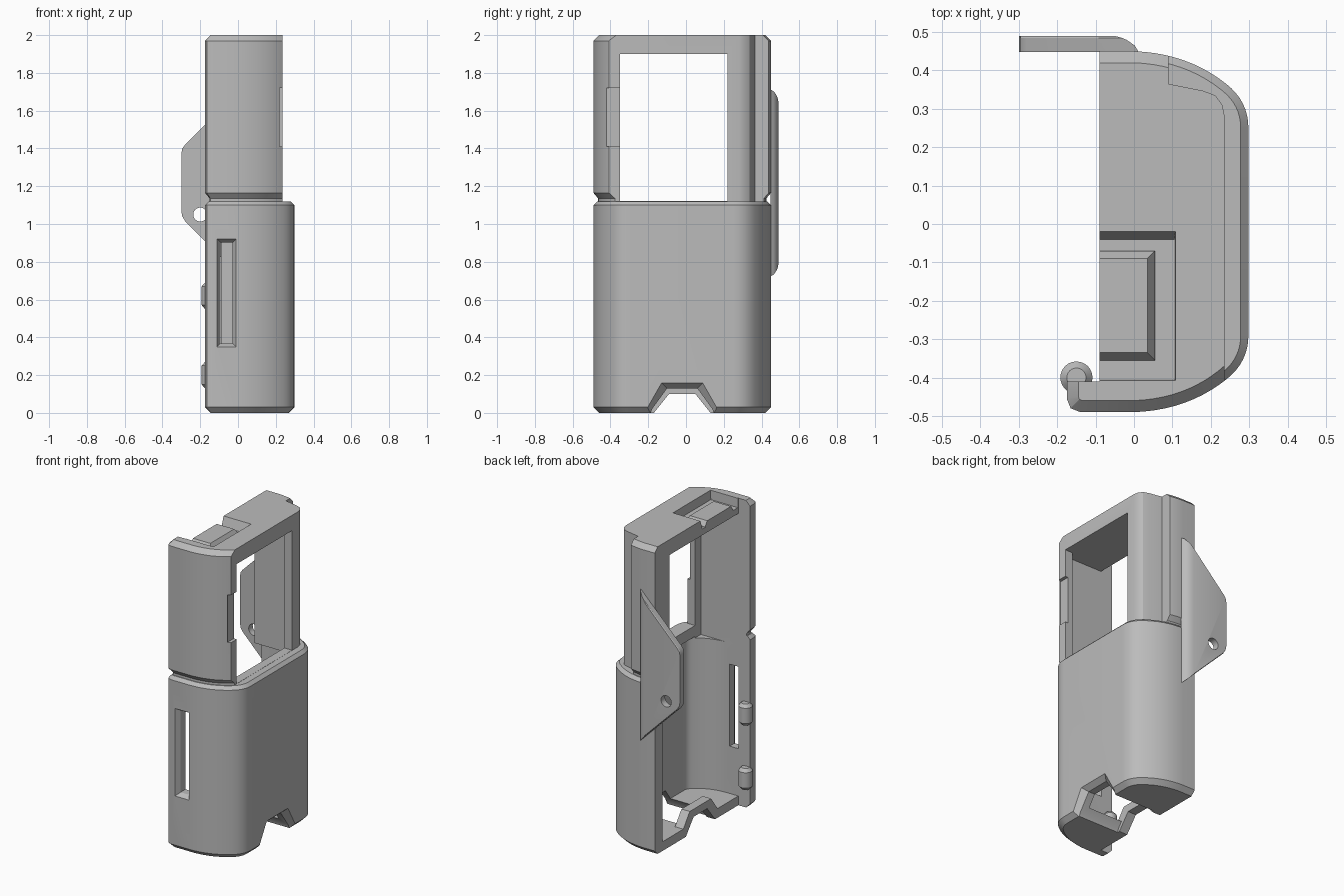
import bpy, bmesh, math
from mathutils import Vector

cube = bpy.data.objects.get("Cube")
if cube:
    bpy.data.objects.remove(cube)

grey = bpy.data.materials.new("plain_grey")
grey.use_nodes = True
GREY = (0.5, 0.5, 0.5, 1)
grey.diffuse_color = GREY
grey.node_tree.nodes["Principled BSDF"].inputs["Base Color"].default_value = GREY


def loft(name, rings):
    """Closed solid through matching rings of 3D points."""
    bm = bmesh.new()
    loops = [[bm.verts.new(p) for p in ring] for ring in rings]
    n = len(loops[0])
    for a, b in zip(loops, loops[1:]):
        for i in range(n):
            j = (i + 1) % n
            bm.faces.new((a[i], a[j], b[j], b[i]))
    bm.faces.new(loops[0])
    bm.faces.new(loops[-1])
    bmesh.ops.recalc_face_normals(bm, faces=bm.faces)
    mesh = bpy.data.meshes.new(name)
    bm.to_mesh(mesh)
    bm.free()
    mesh.materials.append(grey)
    ob = bpy.data.objects.new(name, mesh)
    bpy.context.collection.objects.link(ob)
    return ob


def rect(x0, x1, y0, y1, z):
    return [(x0, y0, z), (x1, y0, z), (x1, y1, z), (x0, y1, z)]


def box(x0, x1, y0, y1, z0, z1):
    return loft("cutter", [rect(x0, x1, y0, y1, z) for z in (z0, z1)])


def cut(ob, cutters):
    for c in cutters:
        mod = ob.modifiers.new("cut", "BOOLEAN")
        mod.operation = "DIFFERENCE"
        mod.solver = "EXACT"
        mod.object = c
    deps = bpy.context.evaluated_depsgraph_get()
    mesh = bpy.data.meshes.new_from_object(ob.evaluated_get(deps))
    ob.modifiers.clear()
    ob.data = mesh
    for c in cutters:
        bpy.data.objects.remove(c)


def bezier(a, b, c, n):
    a, b, c = Vector(a), Vector(b), Vector(c)
    return [a * (1 - t) ** 2 + b * 2 * t * (1 - t) + c * t * t
            for t in (i / n for i in range(1, n + 1))]


def outline(lip):
    """Plan of the shell; one half mirrored about y = -0.02."""
    half = [Vector((0, -0.49))]
    half += bezier((0, -0.49), (0.14, -0.485), (0.24, -0.405), 10)
    half += bezier((0.24, -0.405), (0.298, -0.36), (0.298, -0.29), 8)
    other = [Vector((p.x, -0.04 - p.y)) for p in reversed(half)]
    if lip:
        start = [Vector((-0.175, -0.455)), Vector((-0.165, -0.48)), Vector((-0.14, -0.49))]
        end = [Vector((-0.175, 0.45))]
    else:
        start, end = [Vector((-0.5, -0.49))], [Vector((-0.5, 0.45))]
    return start + half + other + end


def inset(pts, d):
    out = []
    for i, p in enumerate(pts):
        e1 = (p - pts[i - 1]).normalized()
        e2 = (pts[(i + 1) % len(pts)] - p).normalized()
        n1, n2 = Vector((-e1.y, e1.x)), Vector((-e2.y, e2.x))
        out.append(p + (n1 + n2) * d / (1 + n1.dot(n2)))
    return out


def shell(name, profile, lip=True):
    plan = outline(lip)
    return loft(name, [[(p.x, p.y, z) for p in inset(plan, d)] for z, d in profile])


def trapezoid(x, grow):
    return [(x, -0.20 - grow, -0.05), (x, -0.18 - grow, 0.02), (x, -0.10 - grow, 0.13 + grow),
            (x, 0.06 + grow, 0.13 + grow), (x, 0.14 + grow, 0.02), (x, 0.16 + grow, -0.05)]


def open_side():
    return box(-0.6, -0.09, -0.41, 0.6, -0.2, 2.2)


def upper_cavity():
    return box(-0.6, 0.18, -0.41, 0.30, 1.04, 1.9)


def finish(ob, angle=30):
    bpy.ops.object.select_all(action="DESELECT")
    ob.select_set(True)
    bpy.context.view_layer.objects.active = ob
    bpy.ops.object.shade_smooth_by_angle(angle=math.radians(angle))


# Lower shell: hollow, open on the -x side, with front slot and bottom notch
lower = shell("lower_shell", [(0, 0.03), (0.03, 0), (1.10, 0), (1.12, 0.02)])
slot = loft("cutter", [
    [(-0.11 - g, y, 0.35 - g), (-0.01 + g, y, 0.35 - g), (-0.01 + g, y, 0.92 + g), (-0.11 - g, y, 0.92 + g)]
    for y, g in ((-0.52, 0), (-0.49, 0), (-0.46, -0.018), (-0.36, -0.018))])
notch = loft("cutter", [trapezoid(x, g) for x, g in ((-0.5, 0), (0.265, 0), (0.30, 0.03), (0.4, 0.03))])
cut(lower, [open_side(), shell("cutter", [(0.06, 0.08), (1.05, 0.08)], False),
            upper_cavity(), slot, notch])
finish(lower)

# Arched bar over the bottom notch on the open side
arch_in = [(-0.17, 0.0), (-0.09, 0.10), (0.05, 0.10), (0.13, 0.0)]
arch_out = [(0.20, 0.0), (0.09, 0.15), (-0.13, 0.15), (-0.24, 0.0)]
arch = loft("bottom_arch", [[(x, y, z) for y, z in arch_in + arch_out] for x in (-0.09, -0.03)])

# Upper frame: narrower, with side window, groove at the base and top pocket
upper = shell("upper_frame", [(1.09, 0.025), (1.135, 0.025), (1.165, 0), (1.97, 0), (2.0, 0.03)])
side_plan = [(0.09, 0.6), (0.09, 0.365), (0.18, 0.347), (0.212, 0.335), (0.23, 0.31),
             (0.236, 0.28), (0.236, -0.6), (0.6, -0.6), (0.6, 0.6)]
side = loft("cutter", [[(x, y, z) for x, y in side_plan] for z in (1.0, 2.2)])
pocket = loft("cutter", [rect(-0.3, 0.105, -0.405, -0.04, 1.94),
                         rect(-0.3, 0.108, -0.407, -0.02, 2.0),
                         rect(-0.3, 0.108, -0.407, -0.02, 2.1)])
cut(upper, [open_side(), side, upper_cavity(),
            box(0.1, 0.6, -0.35, 0.22, 1.121, 1.9),
            box(0.215, 0.6, -0.42, -0.30, 1.41, 1.72), pocket])
finish(upper)

# Raised pad in the top pocket
loft("top_pad", [rect(-0.09, 0.055, -0.355, -0.07, 1.93),
                 rect(-0.09, 0.055, -0.355, -0.07, 1.945),
                 rect(-0.09, 0.035, -0.335, -0.09, 1.975)])


# Pointed mounting flap on the back, with a hole
def flap_ring(y, right, trim):
    return [(right, y, 1.70 + right - trim), (-0.28, y, 1.42 - trim), (-0.295, y, 1.40 - trim),
            (-0.30, y, 1.37), (-0.30, y, 1.07), (-0.295, y, 1.04 + trim),
            (-0.28, y, 1.015 + trim), (right, y, 0.735 - right + trim)]


flap = loft("back_flap", [flap_ring(0.448, 0.012, 0), flap_ring(0.465, 0.002, 0),
                          flap_ring(0.48, -0.02, 0), flap_ring(0.485, -0.032, 0),
                          flap_ring(0.49, -0.05, 0.005)])


def circle(r, n=24):
    return [(r * math.cos(math.tau * i / n), r * math.sin(math.tau * i / n)) for i in range(n)]


hole = loft("cutter", [[(-0.20 + a, y, 1.05 + b) for a, b in circle(0.037)] for y in (0.3, 0.6)])
cut(flap, [hole])
finish(flap)

# Snap beads on the front lip
for i, z in enumerate((0.13, 0.55)):
    bead = loft(f"snap_bead_{i + 1}", [
        [(-0.15 + a, -0.40 + b, z + h) for a, b in circle(r)]
        for h, r in ((0, 0.025), (0.02, 0.042), (0.12, 0.042), (0.14, 0.025))])
    finish(bead)
